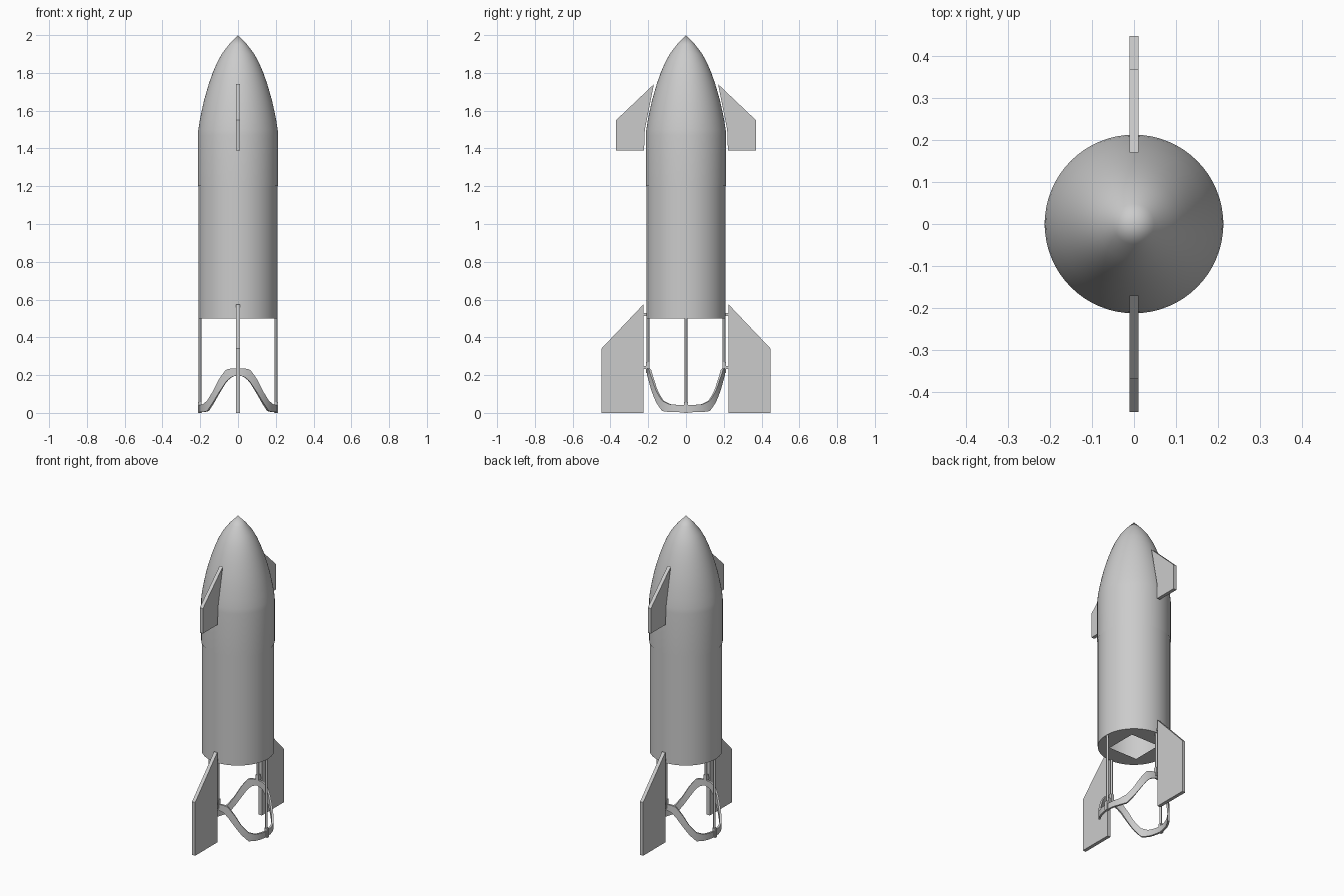
import bpy, bmesh
from math import cos, sin, pi, asin, degrees

cube = bpy.data.objects.get("Cube")
if cube:
    bpy.data.objects.remove(cube)

grey = bpy.data.materials.new("light_grey")
grey.use_nodes = True
colour = (0.6, 0.6, 0.6, 1)
grey.diffuse_color = colour
grey.node_tree.nodes["Principled BSDF"].inputs["Base Color"].default_value = colour


def finish(name, bm, smooth=False):
    bmesh.ops.recalc_face_normals(bm, faces=bm.faces)
    mesh = bpy.data.meshes.new(name)
    bm.to_mesh(mesh)
    bm.free()
    mesh.materials.append(grey)
    ob = bpy.data.objects.new(name, mesh)
    bpy.context.collection.objects.link(ob)
    if smooth:
        bpy.ops.object.select_all(action="DESELECT")
        ob.select_set(True)
        bpy.context.view_layer.objects.active = ob
        bpy.ops.object.shade_smooth_by_angle(angle=0.6)
    return ob


def skin(bm, loops):
    # quads between successive closed loops
    for a, b in zip(loops, loops[1:]):
        for i in range(len(a)):
            j = (i + 1) % len(a)
            bm.faces.new((a[i], a[j], b[j], b[i]))


def ring(bm, radius, z, n=64):
    return [bm.verts.new((radius * cos(2 * pi * i / n), radius * sin(2 * pi * i / n), z))
            for i in range(n)]


def box(name, centre, size):
    bm = bmesh.new()
    bmesh.ops.create_cube(bm, size=1)
    for v in bm.verts:
        v.co = [c + s * k for c, s, k in zip(centre, size, v.co)]
    return finish(name, bm)


def fin(name, outline, side, thickness=0.022):
    bm = bmesh.new()
    left, right = [[bm.verts.new((x, side * y, z)) for y, z in outline]
                   for x in (-thickness / 2, thickness / 2)]
    skin(bm, [left, right])
    bm.faces.new(left)
    bm.faces.new(right)
    return finish(name, bm)


# Hull: hollow tube whose floor has a square opening
bm = bmesh.new()
base = ring(bm, 0.21, 0.5)
skin(bm, [base, ring(bm, 0.21, 1.25)])
hole = [bm.verts.new((x, y, 0.5)) for x, y in ((0.1, 0.1), (-0.1, 0.1), (-0.1, -0.1), (0.1, -0.1))]
edges = [bm.edges.new((hole[i], hole[i - 1])) for i in range(4)]
edges += [bm.edges.get((base[i], base[i - 1])) for i in range(len(base))]
bmesh.ops.triangle_fill(bm, edges=edges, use_beauty=True)
finish("hull", bm, True)

# Nose: slightly wider sleeve running into a pointed dome
profile = [(0.213, 1.2), (0.213, 1.47), (0.21, 1.5), (0.202, 1.55), (0.192, 1.6),
           (0.181, 1.65), (0.167, 1.7), (0.152, 1.75), (0.134, 1.8), (0.113, 1.85),
           (0.086, 1.9), (0.048, 1.95)]
bm = bmesh.new()
loops = [ring(bm, r, z) for r, z in profile]
skin(bm, loops)
tip = bm.verts.new((0, 0, 2))
for i, v in enumerate(loops[-1]):
    bm.faces.new((loops[-1][i - 1], v, tip))
finish("nose", bm, True)

# Fins and their small hinge pegs, front and back
lower = [(0.225, 0), (0.448, 0), (0.448, 0.34), (0.225, 0.575)]
upper = [(0.222, 1.39), (0.37, 1.39), (0.37, 1.55), (0.17, 1.74), (0.218, 1.5)]
for side, word in ((-1, "front"), (1, "back")):
    fin(word + "_lower_fin", lower, side)
    fin(word + "_upper_fin", upper, side)
    for z, place in ((0.52, "upper"), (0.24, "lower")):
        box(f"{word}_{place}_fin_peg", (0, side * 0.217, z), (0.012, 0.025, 0.015))

# Legs: thin struts ending in square collars
for name, x, y, foot in (("front", 0, -1, 0.21), ("back", 0, 1, 0.21),
                         ("left", 1, 0, 0), ("right", -1, 0, 0)):
    bm = bmesh.new()
    loops = [ring(bm, 0.007, z, 12) for z in (foot + 0.03, 0.5)]
    skin(bm, loops)
    for loop in loops:
        bm.faces.new(loop)
    bmesh.ops.translate(bm, verts=bm.verts, vec=(0.201 * x, 0.201 * y, 0))
    finish(name + "_strut", bm, True)
    box(name + "_collar", (0.203 * x, 0.203 * y, foot + 0.03), (0.02, 0.02, 0.057))

# Wavy landing ring: angle from the side, lower edge, upper edge
wave = [(0, 0.003, 0.04), (25, 0.004, 0.045), (38, 0.01, 0.065), (50, 0.055, 0.115),
        (60, 0.105, 0.175), (72, 0.165, 0.23), (80, 0.19, 0.235), (90, 0.2, 0.235)]


def edge_height(angle, k):
    for a, b in zip(wave, wave[1:]):
        if angle <= b[0] + 1e-6:
            return a[k] + (b[k] - a[k]) * (angle - a[0]) / (b[0] - a[0])


bm = bmesh.new()
loops = []
for i in range(96):
    t = 2 * pi * i / 96
    angle = degrees(asin(min(1, abs(sin(t)))))
    low, high = edge_height(angle, 1), edge_height(angle, 2)
    loops.append([bm.verts.new((r * cos(t), r * sin(t), z))
                  for r, z in ((0.206, low), (0.206, high), (0.194, high), (0.194, low))])
skin(bm, loops + loops[:1])
finish("landing_ring", bm, True)

# Thin foot plates bring the side collars to the ground
for side, word in ((1, "left"), (-1, "right")):
    box(word + "_foot", (side * 0.203, 0, 0.004), (0.02, 0.02, 0.008))
